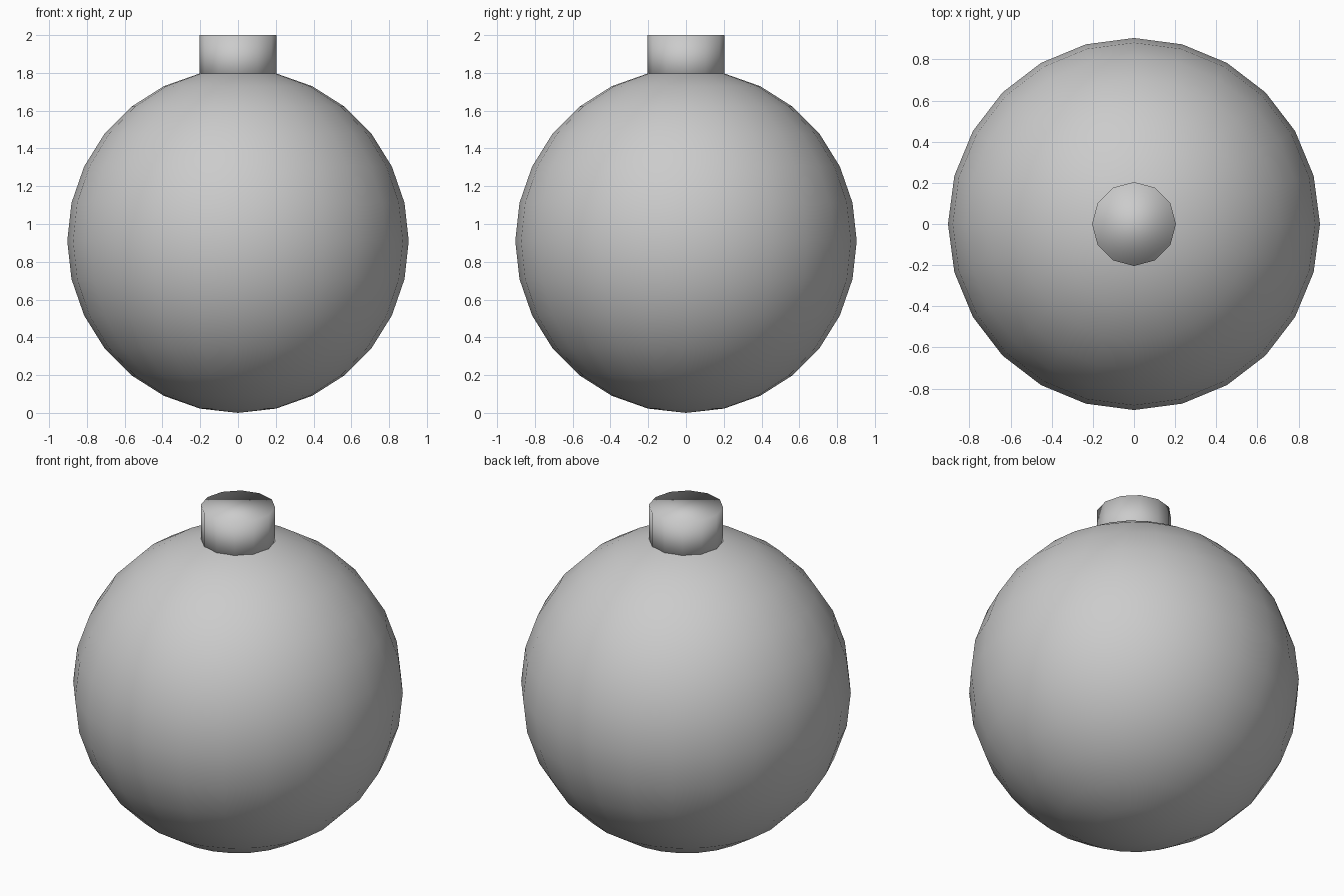
import bpy

if "Cube" in bpy.data.objects:
    bpy.data.objects.remove(bpy.data.objects["Cube"])


def finish(obj, name):
    obj.name = name
    obj.data.name = name
    for poly in obj.data.polygons:
        poly.use_smooth = True


# Round flask body: smooth 24 x 14 sphere resting on the ground
bpy.ops.mesh.primitive_uv_sphere_add(segments=24, ring_count=14, radius=1,
                                     location=(0, 0, 0.91))
body = bpy.context.object
body.scale = (0.904, 0.904, 0.91)
finish(body, "round_body")

# Short capped neck, smooth shaded over its rim, sunk slightly into the body
NECK_BOTTOM, NECK_TOP = 1.74, 2.0
bpy.ops.mesh.primitive_cylinder_add(vertices=12, radius=0.204,
                                    depth=NECK_TOP - NECK_BOTTOM,
                                    location=(0, 0, (NECK_BOTTOM + NECK_TOP) / 2))
finish(bpy.context.object, "neck")
